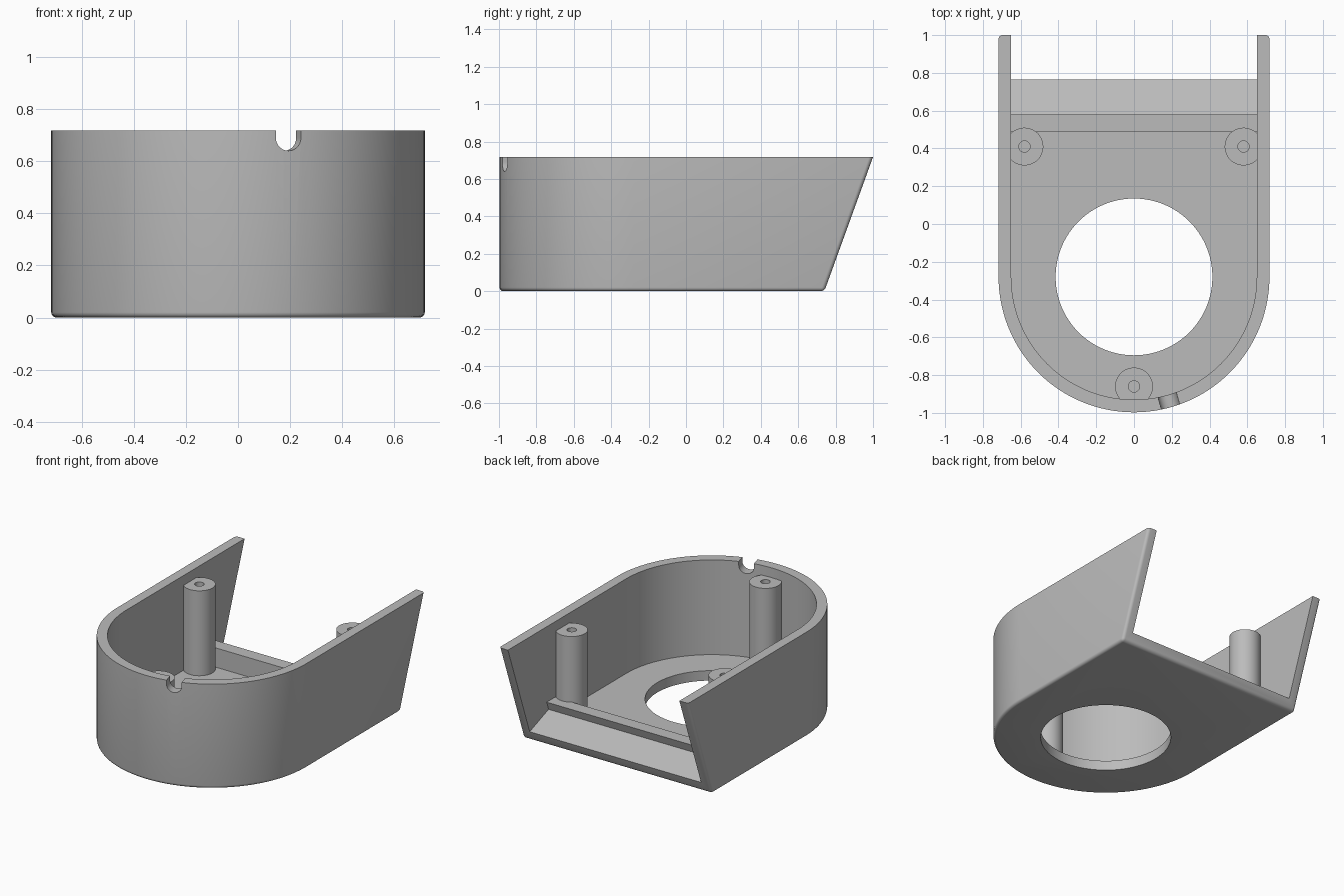
import bpy, bmesh, math
from mathutils import Matrix, Vector

if "Cube" in bpy.data.objects:
    bpy.data.objects.remove(bpy.data.objects["Cube"], do_unlink=True)

HEIGHT, FLOOR = 0.717, 0.068
OUTER, INNER = 0.717, 0.65
ARC_Y = -0.28
BACK_LOW, BACK_HIGH = 0.74, 1.0

grey = bpy.data.materials.new("plain_grey")
grey.use_nodes = True
colour = (0.5, 0.5, 0.5, 1)
grey.diffuse_color = colour
grey.node_tree.nodes["Principled BSDF"].inputs["Base Color"].default_value = colour


def make_object(name, bm):
    bmesh.ops.recalc_face_normals(bm, faces=bm.faces)
    mesh = bpy.data.meshes.new(name)
    bm.to_mesh(mesh)
    bm.free()
    obj = bpy.data.objects.new(name, mesh)
    bpy.context.collection.objects.link(obj)
    mesh.materials.append(grey)
    return obj


def prism(points, direction):
    """Extrude a closed outline of 3D points along a direction."""
    bm = bmesh.new()
    face = bm.faces.new([bm.verts.new(p) for p in points])
    extruded = bmesh.ops.extrude_face_region(bm, geom=[face])
    moved = [v for v in extruded["geom"] if isinstance(v, bmesh.types.BMVert)]
    bmesh.ops.translate(bm, verts=moved, vec=direction)
    return bm


def cylinder(radius, x, y, low, high, sides=48):
    bm = bmesh.new()
    bmesh.ops.create_cone(bm, cap_ends=True, segments=sides, radius1=radius,
                          radius2=radius, depth=high - low,
                          matrix=Matrix.Translation((x, y, (low + high) / 2)))
    return bm


def u_outline(radius, back, z, steps=64):
    """Half-round front with straight sides running to the back."""
    arc = [(radius * math.cos(a), ARC_Y + radius * math.sin(a), z)
           for a in (math.pi + math.pi * i / steps for i in range(steps + 1))]
    return [(-radius, back, z)] + arc + [(radius, back, z)]


def select_only(obj):
    bpy.ops.object.select_all(action='DESELECT')
    obj.select_set(True)
    bpy.context.view_layer.objects.active = obj


def cut(obj, bm):
    cutter = make_object("cutter", bm)
    cutter.hide_render = True
    mod = obj.modifiers.new("cut", 'BOOLEAN')
    mod.operation, mod.solver, mod.object = 'DIFFERENCE', 'EXACT', cutter
    select_only(obj)
    bpy.ops.object.modifier_apply(modifier=mod.name)
    bpy.data.objects.remove(cutter, do_unlink=True)


def smooth(obj):
    select_only(obj)
    bpy.ops.object.shade_smooth_by_angle(angle=math.radians(30))


# Outer shell with a leaning back and softened lower and rear edges
bm = prism(u_outline(OUTER, BACK_LOW, 0), (0, 0, HEIGHT))
for v in bm.verts:
    if v.co.z > 0.1 and v.co.y > 0.5:
        v.co.y = BACK_HIGH
soft = [e for e in bm.edges
        if all(v.co.z < 0.01 for v in e.verts) or
        (all(v.co.y > 0.5 for v in e.verts) and
         abs(e.verts[0].co.z - e.verts[1].co.z) > 0.1)]
bmesh.ops.bevel(bm, geom=soft, offset=0.02, segments=4, profile=0.5, affect='EDGES')
shell = make_object("shell", bm)

# Cavity open at the top and back, and the round opening in the floor
cut(shell, prism(u_outline(INNER, 1.3, FLOOR), (0, 0, 1)))
cut(shell, cylinder(0.415, 0, ARC_Y, -0.2, 0.3, 96))

# Rounded cable notch through the front rim
angle = math.radians(15.7)
outward = Vector((math.sin(angle), -math.cos(angle), 0))
across = Vector((math.cos(angle), math.sin(angle), 0))
start = Vector((0, ARC_Y, 0)) + outward * 0.55
half, notch_z = 0.05, 0.69
outline = [start + across * half * math.cos(a) + Vector((0, 0, notch_z + half * math.sin(a)))
           for a in (math.pi + math.pi * i / 20 for i in range(21))]
outline += [start + across * s * half + Vector((0, 0, 0.9)) for s in (1, -1)]
cut(shell, prism(outline, outward * 0.3))
smooth(shell)

# Sloped panel seat and its overhanging rail along the back
profile = [(0.49, 0.05), (0.49, 0.2), (0.58, 0.2), (0.56, 0.143),
           (0.764, FLOOR), (0.75, 0.05)]
make_object("panel_rail", prism([(-0.66, y, z) for y, z in profile], (1.32, 0, 0)))

# Screw posts with blind holes
posts = {"front_post": (0, -0.86), "back_left_post": (0.58, 0.41),
         "back_right_post": (-0.58, 0.41)}
for name, (x, y) in posts.items():
    post = make_object(name, cylinder(0.1, x, y, 0.04, 0.65))
    cut(post, cylinder(0.03, x, y, 0.3, 0.8, 24))
    smooth(post)
